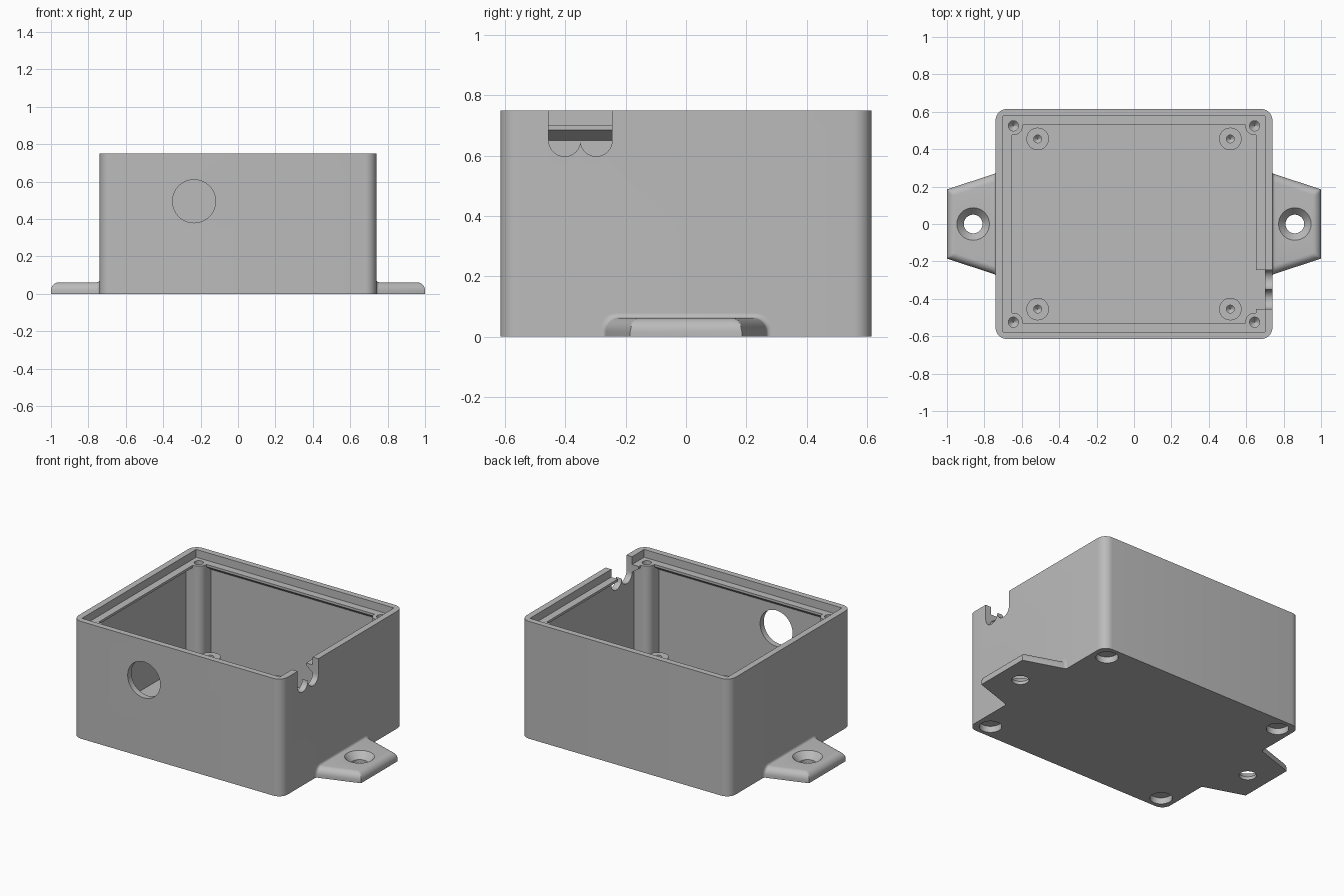
import bpy, bmesh
from math import cos, sin, pi

cube = bpy.data.objects.get("Cube")
if cube:
    bpy.data.objects.remove(cube, do_unlink=True)

grey = bpy.data.materials.new("matte grey")
grey.use_nodes = True
grey.diffuse_color = (0.5, 0.5, 0.5, 1)
grey.node_tree.nodes["Principled BSDF"].inputs["Base Color"].default_value = (0.5, 0.5, 0.5, 1)

SIDES = (-1, 1)
CORNERS = [(sx, sy) for sx in SIDES for sy in SIDES]
HX, HY, H = 0.74, 0.615, 0.75       # outer shell
IX, IY = 0.70, 0.577                # inner wall
FLOOR, LEDGE = 0.06, 0.70


def loft(name, rings):
    """Skin matching rings of points into a closed solid."""
    bm = bmesh.new()
    loops = [[bm.verts.new(p) for p in ring] for ring in rings]
    n = len(loops[0])
    for a, b in zip(loops, loops[1:]):
        for i in range(n):
            j = (i + 1) % n
            bm.faces.new((a[i], a[j], b[j], b[i]))
    bm.faces.new(loops[0])
    bm.faces.new(loops[-1])
    bmesh.ops.recalc_face_normals(bm, faces=bm.faces)
    mesh = bpy.data.meshes.new(name)
    bm.to_mesh(mesh)
    bm.free()
    mesh.materials.append(grey)
    ob = bpy.data.objects.new(name, mesh)
    bpy.context.collection.objects.link(ob)
    return ob


def activate(ob):
    bpy.ops.object.select_all(action='DESELECT')
    ob.select_set(True)
    bpy.context.view_layer.objects.active = ob


def combine(ob, tool, operation='DIFFERENCE'):
    activate(ob)
    mod = ob.modifiers.new("combine", 'BOOLEAN')
    mod.object, mod.operation, mod.solver = tool, operation, 'EXACT'
    bpy.ops.object.modifier_apply(modifier=mod.name)
    bpy.data.objects.remove(tool, do_unlink=True)


def arc(cx, cy, r, start, end, n):
    return [(cx + r * cos(start + (end - start) * i / n),
             cy + r * sin(start + (end - start) * i / n)) for i in range(n + 1)]


def circle(cx, cy, r, n=40):
    return arc(cx, cy, r, 0, 2 * pi, n)[:-1]


def rect(hx, hy):
    return [(-hx, -hy), (hx, -hy), (hx, hy), (-hx, hy)]


def turned(name, x, y, profile):
    """Round part on a vertical axis from (radius, height) pairs."""
    return loft(name, [[(*p, z) for p in circle(x, y, r)] for r, z in profile])


# Outer shell with rounded vertical corners
R = 0.06
outline = []
for k, (sx, sy) in enumerate([(1, 1), (-1, 1), (-1, -1), (1, -1)]):
    outline += arc(sx * (HX - R), sy * (HY - R), R, k * pi / 2, (k + 1) * pi / 2, 8)
box = loft("enclosure_box", [[(*p, z) for p in outline] for z in (0, H)])

# Cavity with an overhanging ledge and a lid recess
steps = [(IX, IY, FLOOR), (IX, IY, 0.65), (0.653, 0.53, 0.685),
         (0.653, 0.53, LEDGE), (IX, IY, LEDGE), (IX, IY, H + 0.05)]
combine(box, loft("cavity", [[(*p, z) for p in rect(hx, hy)] for hx, hy, z in steps]))

# Corner screw posts and board standoffs
for sx, sy in CORNERS:
    shape = [(0.715, 0.59), (0.595, 0.59)]
    shape += arc(0.645, 0.525, 0.05, pi, 1.5 * pi, 8) + [(0.715, 0.475)]
    combine(box, loft("post", [[(sx * x, sy * y, z) for x, y in shape]
                               for z in (FLOOR - 0.01, LEDGE)]), 'UNION')
    combine(box, turned("standoff", sx * 0.515, sy * 0.455,
                        [(0.06, FLOOR - 0.01), (0.06, 0.16)]), 'UNION')

# Pilot holes with drill points, and foot recesses below
for sx, sy in CORNERS:
    x, y = sx * 0.645, sy * 0.525
    combine(box, turned("pilot", x, y, [(0.002, 0.45), (0.027, 0.48), (0.027, 0.72)]))
    combine(box, turned("foot_recess", x, y, [(0.065, -0.02), (0.065, 0.04)]))
    combine(box, turned("board_pilot", sx * 0.515, sy * 0.455,
                        [(0.002, 0.07), (0.021, 0.09), (0.021, 0.2)]))

# Round opening in the front wall
combine(box, loft("front_opening", [[(x, y, z) for x, z in circle(-0.235, 0.495, 0.115, 64)]
                                    for y in (-0.7, -0.5)]))

# Twin cable notch in the left wall
notch = [(-0.245, 0.8), (-0.455, 0.8)]
notch += arc(-0.4025, 0.65, 0.0525, pi, 2 * pi, 16)
notch += arc(-0.2975, 0.65, 0.0525, pi, 2 * pi, 16)[1:]
combine(box, loft("cable_notch", [[(x, y, z) for y, z in notch] for x in (0.62, 0.8)]))


def tab_section(x, half, top, r=0.045):
    """Round-topped cross-section of a mounting tab, clipped at its top."""
    full = max(top, 0.062)
    pts = [(half, 0)] + arc(half - r, full - r, r, 0, pi / 2, 8)
    pts += arc(r - half, full - r, r, pi / 2, pi, 8) + [(-half, 0)]
    return [(x, y, min(z, top)) for y, z in pts]


# Tapered mounting tabs with a root fillet, rounded tip and countersunk hole
tabs = []
for sx, side in ((1, "left"), (-1, "right")):
    rings = [tab_section(sx * (HX - 0.006), 0.283, 0.076)]
    for i in range(5):
        a = i / 4 * pi / 2
        rings.append(tab_section(sx * (HX + 0.014 * (1 - cos(a))),
                                 0.28 - 0.014 * sin(a), 0.076 - 0.014 * sin(a)))
    for i in range(9):
        a = i / 8 * pi / 2
        x = 0.955 + 0.045 * sin(a)
        rings.append(tab_section(sx * x, 0.266 - (x - 0.754) * 0.33,
                                 0.017 + 0.045 * cos(a)))
    tab = loft(side + "_mounting_tab", rings)
    combine(tab, turned("countersink", sx * 0.86, 0, [(0.05, -0.02), (0.05, 0.02),
                                                      (0.087, 0.062), (0.087, 0.1)]))
    tabs.append(tab)

for ob in [box] + tabs:
    activate(ob)
    bpy.ops.object.shade_smooth_by_angle(angle=0.5)
